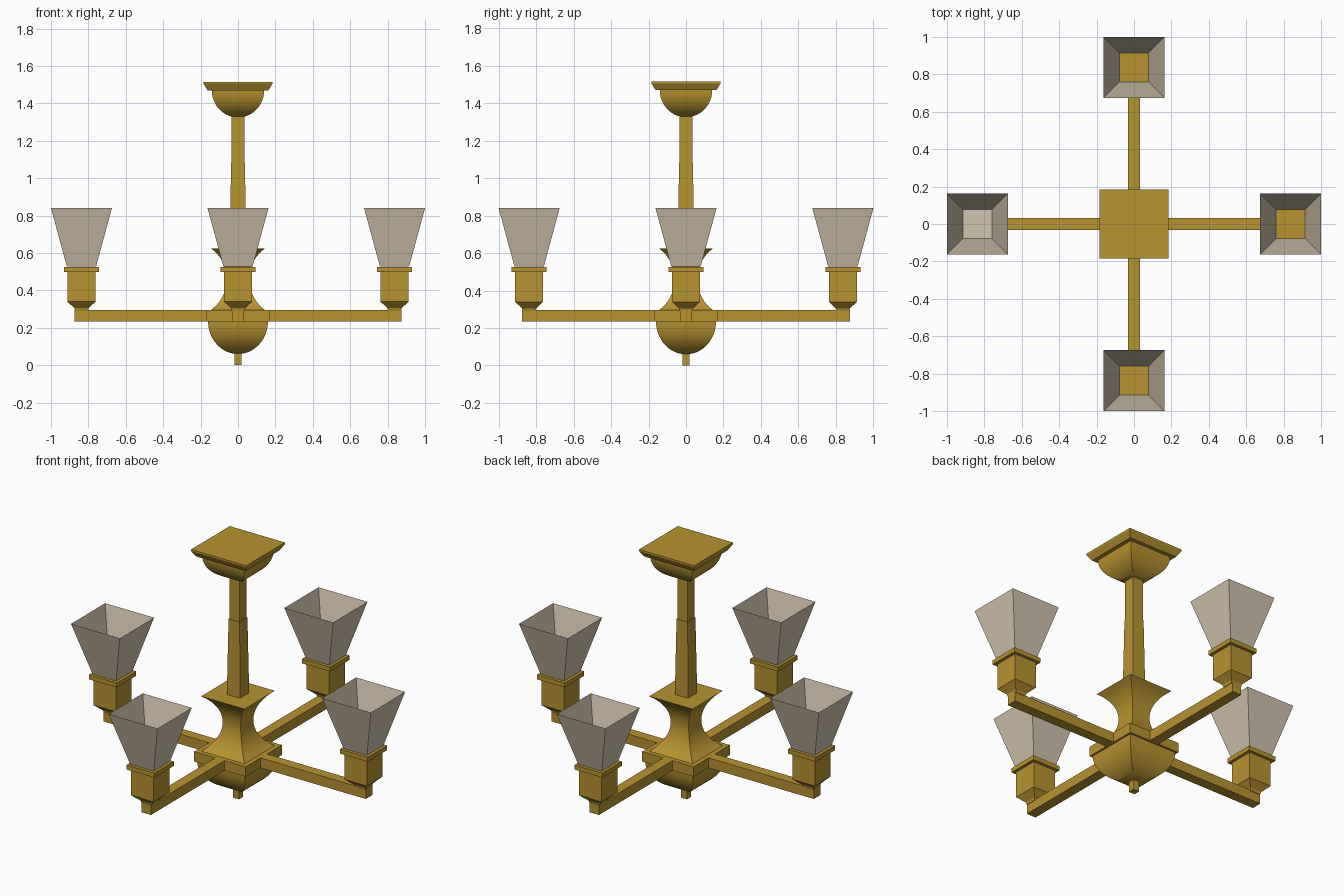
import bpy, bmesh, math
from mathutils import Matrix

default = bpy.data.objects.get("Cube")
if default:
    bpy.data.objects.remove(default, do_unlink=True)


def make_material(name, color):
    mat = bpy.data.materials.new(name)
    mat.use_nodes = True
    mat.diffuse_color = color
    mat.node_tree.nodes["Principled BSDF"].inputs["Base Color"].default_value = color
    return mat


BRASS = make_material("aged brass", (0.47, 0.29, 0.03, 1))
GLASS = make_material("frosted beige glass", (0.65, 0.55, 0.42, 1))


def square_loft(name, profile, mat, center=(0, 0), bottom=True, top=True, smooth=False):
    """Stack square rings given as (half width, height) and skin them."""
    bm = bmesh.new()
    corners = [(-1, -1), (1, -1), (1, 1), (-1, 1)]
    rings = [[bm.verts.new((center[0] + h * sx, center[1] + h * sy, z))
              for sx, sy in corners] for h, z in profile]
    for low, high in zip(rings, rings[1:]):
        for i in range(4):
            j = (i + 1) % 4
            bm.faces.new((low[i], low[j], high[j], high[i]))
    if bottom:
        bm.faces.new(rings[0][::-1])
    if top:
        bm.faces.new(rings[-1])
    return finish(name, bm, mat, smooth)


def finish(name, bm, mat, smooth=False):
    mesh = bpy.data.meshes.new(name)
    bm.to_mesh(mesh)
    bm.free()
    mesh.materials.append(mat)
    obj = bpy.data.objects.new(name, mesh)
    bpy.context.collection.objects.link(obj)
    if smooth:
        bpy.ops.object.select_all(action="DESELECT")
        obj.select_set(True)
        bpy.context.view_layer.objects.active = obj
        bpy.ops.object.shade_smooth_by_angle(angle=math.radians(30))
    return obj


def bowl_profile(radius, depth, rim, steps=16):
    """Quarter-round profile from the lowest point up to the rim."""
    angles = [math.pi / 2 * (0.04 + 0.96 * i / steps) for i in range(steps + 1)]
    return [(radius * math.sin(a), rim - depth * math.cos(a)) for a in angles]


# Ceiling canopy
square_loft("canopy_plate", [(0.163, 1.47), (0.184, 1.505), (0.184, 1.515)], BRASS)
square_loft("canopy_bowl", bowl_profile(0.14, 0.145, 1.47), BRASS, smooth=True)

# Stem in two sections
square_loft("upper_stem", [(0.034, 1.07), (0.034, 1.34)], BRASS)
square_loft("lower_stem", [(0.044, 0.62), (0.037, 1.08)], BRASS)

# Waisted column: circular arc between its two wide ends
ARC, WAIST, MIDDLE = 0.203, 0.06, 0.46
heights = [0.295 + 0.33 * i / 20 for i in range(21)]
column = [(WAIST + ARC - math.sqrt(ARC ** 2 - (z - MIDDLE) ** 2), z) for z in heights]
square_loft("waisted_column", column, BRASS, smooth=True)

# Hub, lower bowl and finial
square_loft("hub", [(0.172, 0.235), (0.172, 0.295)], BRASS)
square_loft("lower_bowl", bowl_profile(0.16, 0.175, 0.235), BRASS, smooth=True)
square_loft("finial", [(0.02, 0), (0.02, 0.08)], BRASS)

# Four arms, each with a holder and an open glass shade
REACH = 0.837
for side, dx, dy in (("left", 1, 0), ("right", -1, 0), ("front", 0, -1), ("back", 0, 1)):
    bm = bmesh.new()
    bmesh.ops.create_cube(bm, size=1)
    size = (0.715 if dx else 0.062, 0.715 if dy else 0.062, 0.06)
    bmesh.ops.transform(bm, verts=bm.verts, matrix=Matrix.Translation(
        (dx * 0.5165, dy * 0.5165, 0.265)) @ Matrix.Diagonal((*size, 1)))
    finish(side + "_arm", bm, BRASS)

    spot = (dx * REACH, dy * REACH)
    square_loft(side + "_holder", [(0.034, 0.29), (0.038, 0.305), (0.075, 0.34),
                                   (0.075, 0.5)], BRASS, spot)
    square_loft(side + "_collar", [(0.093, 0.498), (0.093, 0.525)], BRASS, spot)
    # The right shade alone has a closed glass floor
    square_loft(side + "_shade", [(0.078, 0.527), (0.163, 0.84)], GLASS, spot,
                bottom=side == "right", top=False)
